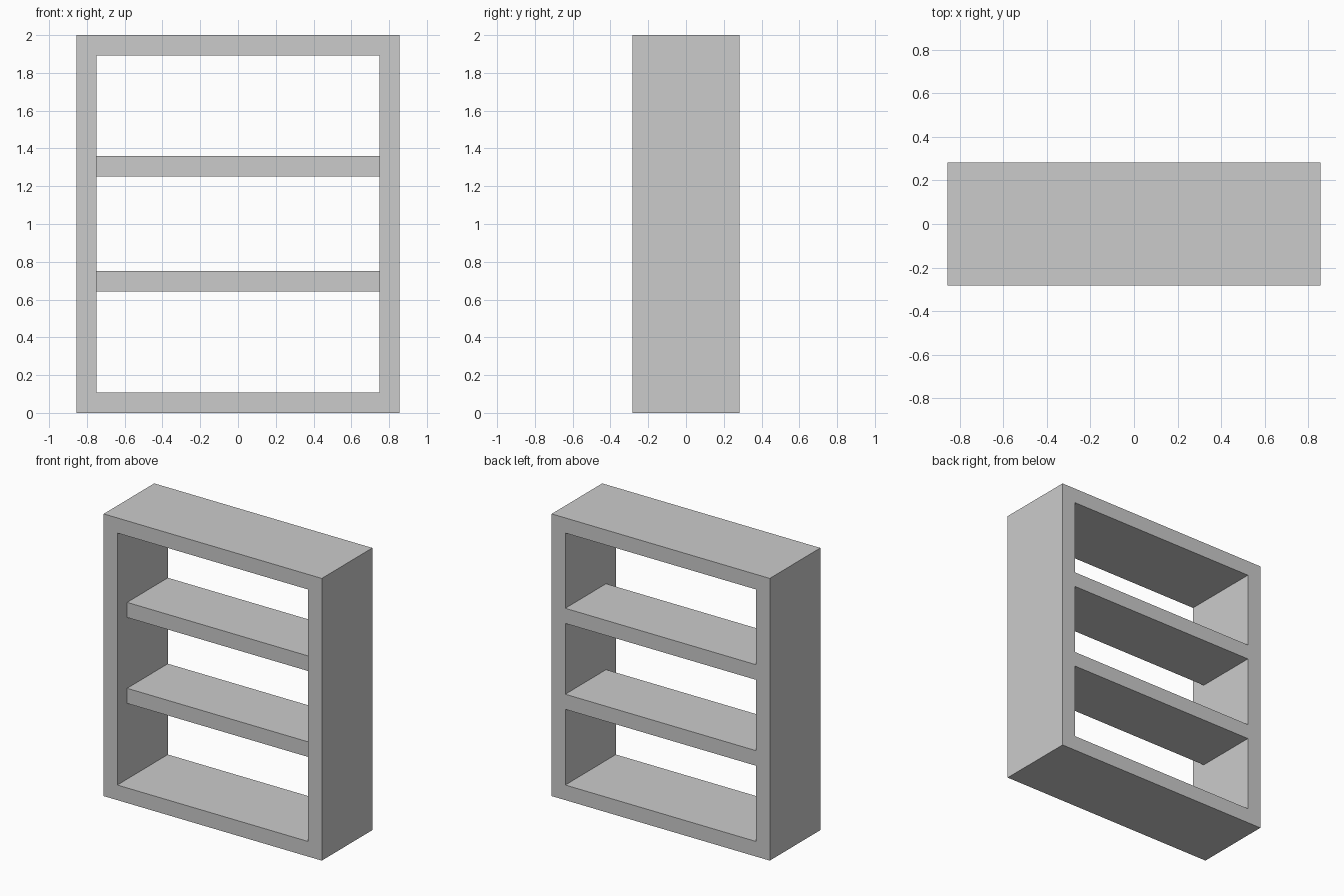
import bpy, bmesh

if "Cube" in bpy.data.objects:
    bpy.data.objects.remove(bpy.data.objects["Cube"])

W, H, D = 0.855, 2.0, 0.283      # half width, height, half depth
T = 0.107                        # board thickness
RECESS = 0.11                    # shelf setback from the front


def finish(name, bm):
    bmesh.ops.recalc_face_normals(bm, faces=bm.faces)
    mesh = bpy.data.meshes.new(name)
    bm.to_mesh(mesh)
    bm.free()
    obj = bpy.data.objects.new(name, mesh)
    bpy.context.collection.objects.link(obj)
    return obj


def rect(bm, inset, y):
    x, lo, hi = W - inset, inset, H - inset
    return [bm.verts.new((px, y, pz)) for px, pz in ((-x, lo), (x, lo), (x, hi), (-x, hi))]


# Outer frame: open rectangular tube, four rings joined in a closed loop
bm = bmesh.new()
rings = [rect(bm, 0, -D), rect(bm, 0, D), rect(bm, T, D), rect(bm, T, -D)]
for r in range(4):
    a, b = rings[r], rings[(r + 1) % 4]
    for i in range(4):
        j = (i + 1) % 4
        bm.faces.new((a[i], a[j], b[j], b[i]))
finish("outer_frame", bm)

# Shelves: flush at the back, set back at the front
for name, z in (("lower_shelf", 0.697), ("upper_shelf", 1.306)):
    bm = bmesh.new()
    bmesh.ops.create_cube(bm, size=1)
    bmesh.ops.scale(bm, vec=(2 * (W - T), 2 * D - RECESS, T), verts=bm.verts)
    bmesh.ops.translate(bm, vec=(0, RECESS / 2, z), verts=bm.verts)
    finish(name, bm)
